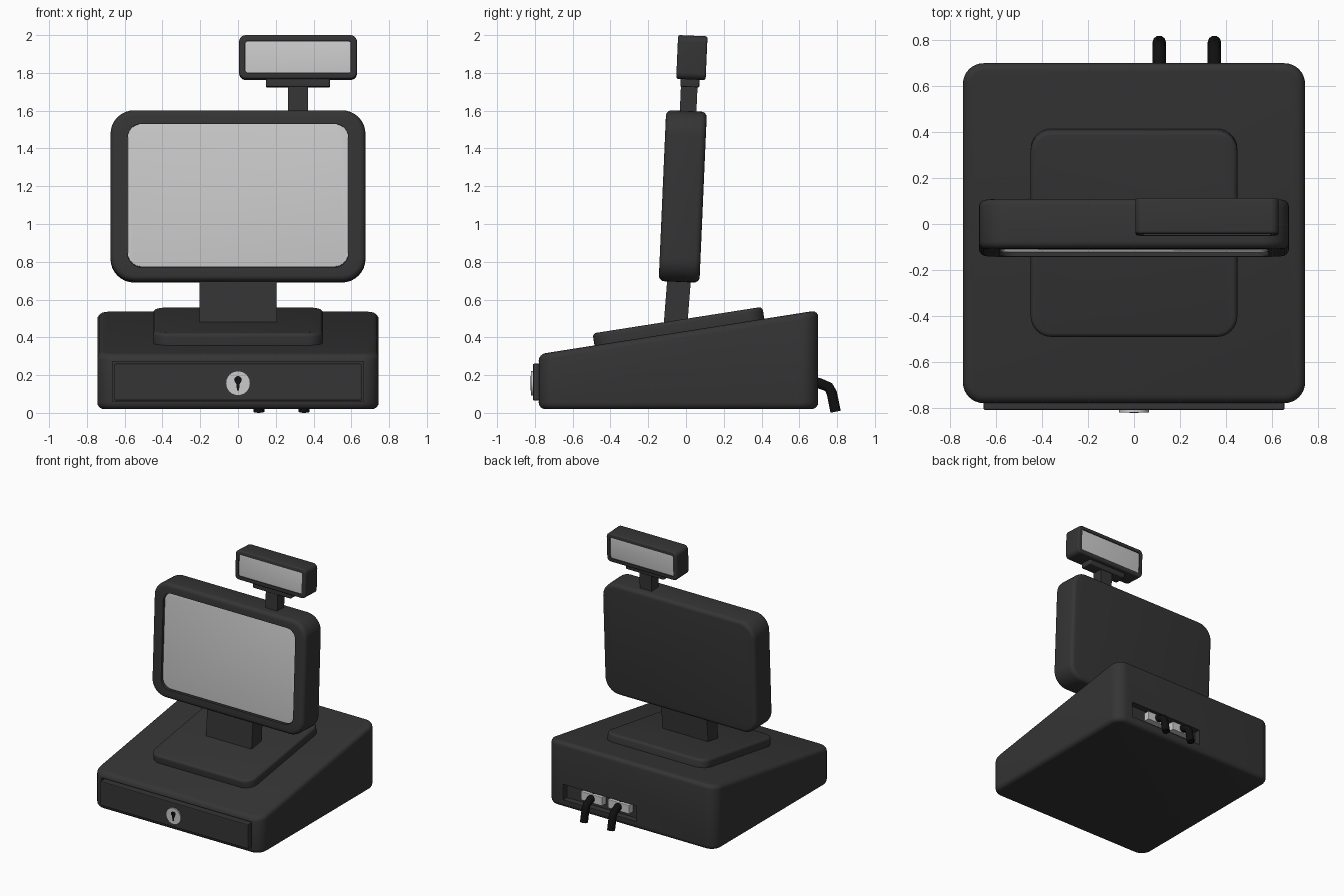
import bpy, bmesh, math
from mathutils import Matrix

if "Cube" in bpy.data.objects:
    bpy.data.objects.remove(bpy.data.objects["Cube"])


def material(name, v):
    m = bpy.data.materials.new(name)
    m.diffuse_color = (v, v, v, 1)
    m.use_nodes = True
    m.node_tree.nodes["Principled BSDF"].inputs["Base Color"].default_value = m.diffuse_color
    return m


DARK = material("dark_plastic", 0.035)
BLACK = material("black_rubber", 0.005)


def finish(name, bm, loc=(0, 0, 0), rot_x=0, mat=None):
    bmesh.ops.recalc_face_normals(bm, faces=bm.faces[:])
    me = bpy.data.meshes.new(name)
    bm.to_mesh(me)
    bm.free()
    ob = bpy.data.objects.new(name, me)
    bpy.context.collection.objects.link(ob)
    ob.location = loc
    ob.rotation_euler.x = math.radians(rot_x)
    if mat:
        me.materials.append(mat)
    return ob


def smooth(ob):
    bpy.ops.object.select_all(action='DESELECT')
    ob.select_set(True)
    bpy.context.view_layer.objects.active = ob
    bpy.ops.object.shade_smooth_by_angle(angle=math.radians(35))


def rounded_rect(hw, hh, r, n=8):
    pts = []
    for q, (sx, sy) in enumerate([(1, 1), (-1, 1), (-1, -1), (1, -1)]):
        for i in range(n + 1):
            a = math.pi / 2 * (q + i / n)
            pts.append((sx * (hw - r) + r * math.cos(a), sy * (hh - r) + r * math.sin(a)))
    return pts


def slab(name, hw, hh, r, z0, z1, b, loc, rot_x=0, mat=DARK, slope=0, front=None, back=None):
    """Rounded-corner slab with soft rims; front/back = (hw, hh, r, depth) recesses."""
    rings = []                                   # hw, hh, r, z, slope
    for k in range(5):
        t = math.pi / 2 * k / 4
        i = b * (1 - math.sin(t))
        rings.append((hw - i, hh - i, r - i, z0 + b * (1 - math.cos(t)), 0))
    top = [(w, h, c, z1 - (z - z0), slope) for w, h, c, z, s in reversed(rings)]
    rings += top
    if front:
        w, h, c, d = front
        rings += [(w, h, c, z1, 0), (w, h, c, z1 - d, 0)]
    if back:
        w, h, c, d = back
        rings = [(w, h, c, z0 + d, 0), (w, h, c, z0, 0)] + rings
    bm = bmesh.new()
    loops = [[bm.verts.new((x, y, z + s * y)) for x, y in rounded_rect(w, h, c)]
             for w, h, c, z, s in rings]
    for a, c in zip(loops, loops[1:]):
        for i in range(len(a)):
            j = (i + 1) % len(a)
            bm.faces.new((a[i], a[j], c[j], c[i]))
    bm.faces.new(loops[0])
    bm.faces.new(loops[-1])
    ob = finish(name, bm, loc, rot_x, mat)
    smooth(ob)
    return ob


def box(name, size, loc, rot_x=0, mat=DARK, bevel=0.0):
    bm = bmesh.new()
    bmesh.ops.create_cube(bm, size=1, matrix=Matrix.Diagonal((*size, 1)))
    if bevel:
        bmesh.ops.bevel(bm, geom=bm.edges[:], offset=bevel, segments=2, profile=0.5, affect='EDGES')
    return finish(name, bm, loc, rot_x, mat)


def cut(ob, size, loc):
    c = box("cutter", size, loc)
    c.hide_render = True
    m = ob.modifiers.new("cut", 'BOOLEAN')
    m.operation, m.solver, m.object = 'DIFFERENCE', 'EXACT', c
    bpy.context.view_layer.objects.active = ob
    bpy.ops.object.modifier_apply(modifier=m.name)
    bpy.data.objects.remove(c)


# Wedge base with drawer opening and rear port recess
base = slab("base", 0.745, 0.74, 0.09, 0.02, 0.427, 0.035, (0, -0.04, 0), slope=0.157)
cut(base, (1.33, 0.06, 0.212), (0, -0.78, 0.167))
cut(base, (0.65, 0.10, 0.125), (0.275, 0.70, 0.145))
smooth(base)

# Cash drawer front, lock and keyhole
box("drawer_front", (1.31, 0.07, 0.195), (0, -0.775, 0.163), bevel=0.006)
bm = bmesh.new()
bmesh.ops.create_cone(bm, cap_ends=True, segments=40, radius1=0.065, radius2=0.065, depth=0.04)
smooth(finish("drawer_lock", bm, (0, -0.80, 0.157), 90))
bm = bmesh.new()
outline = [(0.02 * math.cos(math.radians(a)), 0.018 + 0.02 * math.sin(math.radians(a)))
           for a in range(-60, 241, 20)] + [(-0.005, -0.038), (0.005, -0.038)]
f = bm.faces.new([bm.verts.new((x, y, 0)) for x, y in outline])
top = bmesh.ops.extrude_face_region(bm, geom=[f])
bmesh.ops.translate(bm, vec=(0, 0, 0.004),
                    verts=[g for g in top["geom"] if isinstance(g, bmesh.types.BMVert)])
finish("keyhole", bm, (0, -0.818, 0.157), 90, BLACK)

# Stand plate and neck
slab("stand_plate", 0.45, 0.455, 0.09, -0.05, 0.065, 0.02, (0, -0.035, 0.427), 8.9)
box("stand_neck", (0.405, 0.125, 0.32), (0, -0.045, 0.60), -4.5)

# Main monitor, tilted back, with recessed screen
TILT = 87.5
slab("monitor", 0.675, 0.453, 0.125, -0.108, 0.108, 0.03, (0, -0.017, 1.146), TILT,
     front=(0.585, 0.38, 0.075, 0.025))
slab("monitor_screen", 0.584, 0.379, 0.074, 0.08, 0.088, 0.001, (0, -0.017, 1.15), TILT, mat=None)

# Customer display on its pole, glass on both sides
PX = 0.318
box("display_pole", (0.105, 0.088, 0.20), (PX, 0.014, 1.66), -2.5)
slab("display_bracket", 0.17, 0.05, 0.012, -0.022, 0.03, 0.006, (PX, 0.021, 1.747), -2.5)
pane = (0.28, 0.084, 0.012, 0.012)
slab("customer_display", 0.312, 0.116, 0.035, -0.078, 0.078, 0.012, (PX, 0.031, 1.881), TILT,
     front=pane, back=pane)
for side, z in (("front", 0.069), ("back", -0.069)):
    slab("customer_glass_" + side, 0.279, 0.083, 0.011, z - 0.004, z + 0.004, 0.001,
         (PX, 0.031, 1.881), TILT, mat=None)

# Rear connectors and hanging cables
for i, x in enumerate((0.11, 0.35), 1):
    box(f"connector_{i}", (0.19, 0.06, 0.07), (x, 0.668, 0.157), mat=None, bevel=0.005)
    cu = bpy.data.curves.new(f"cable_{i}", 'CURVE')
    cu.dimensions = '3D'
    cu.bevel_depth, cu.bevel_resolution, cu.use_fill_caps = 0.029, 3, True
    path = [(0.66, 0.17), (0.71, 0.155), (0.755, 0.137), (0.772, 0.105), (0.792, 0.006)]
    sp = cu.splines.new('POLY')
    sp.points.add(len(path) - 1)
    for p, (y, z) in zip(sp.points, path):
        p.co = (x, y, z, 1)
    cu.materials.append(BLACK)
    bpy.context.collection.objects.link(bpy.data.objects.new(f"cable_{i}", cu))
